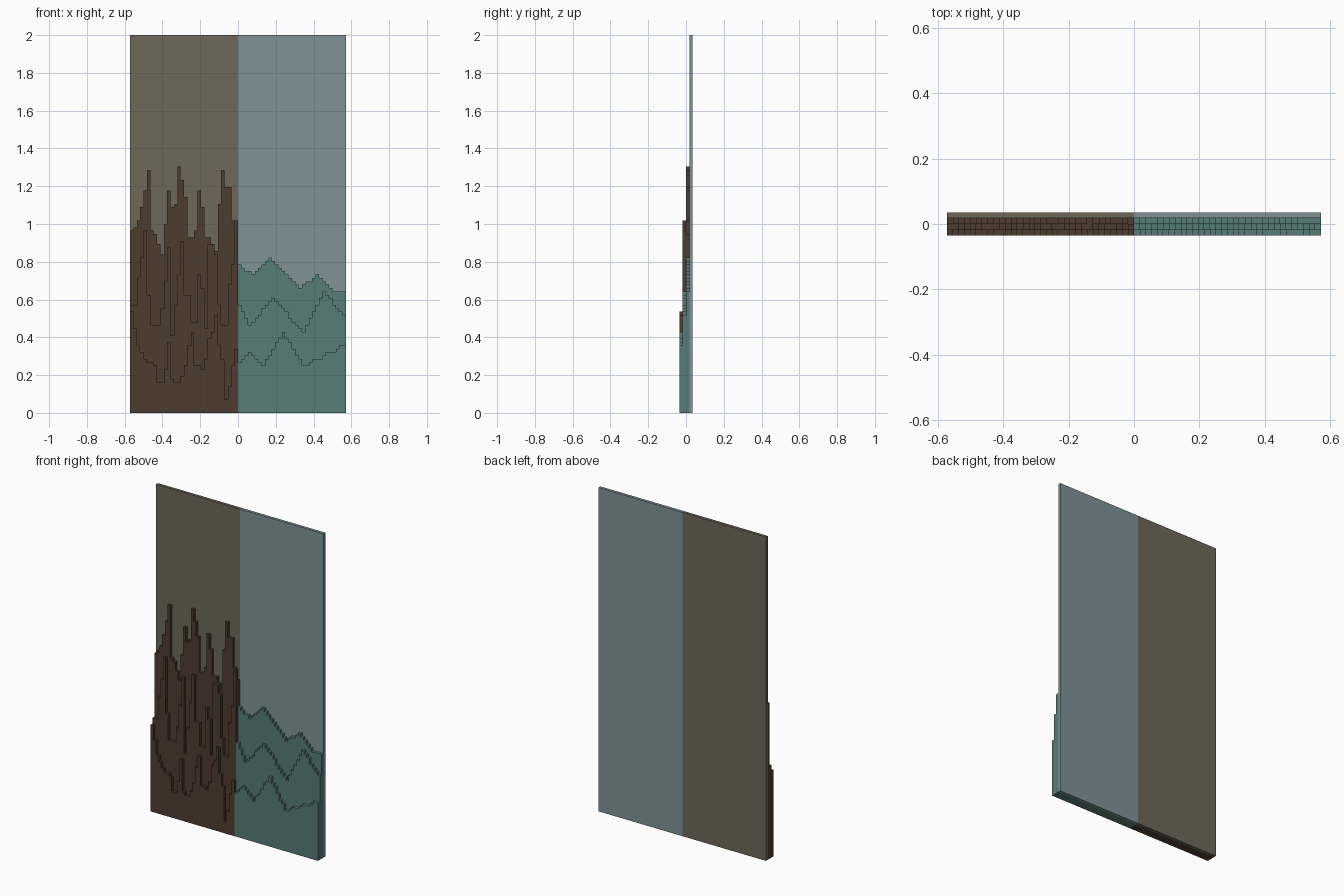
import bpy, bmesh

if "Cube" in bpy.data.objects:
    bpy.data.objects.remove(bpy.data.objects["Cube"])

U = 2 / 112          # one step of the relief grid
HALF = 32            # columns on each half


def material(name, hex_colour):
    def lin(c):
        return c / 12.92 if c <= 0.04045 else ((c + 0.055) / 1.055) ** 2.4
    rgb = [lin(int(hex_colour[i:i + 2], 16) / 255) for i in (0, 2, 4)]
    m = bpy.data.materials.new(name)
    m.diffuse_color = (*rgb, 1)
    m.use_nodes = True
    m.node_tree.nodes["Principled BSDF"].inputs["Base Color"].default_value = m.diffuse_color
    return m


def slab(name, heights, start, layer, mat):
    """Stepped silhouette, one grid step thick; layer 0 is the front."""
    outline = [(start, 0)]
    for i, h in enumerate(heights):
        for p in ((start + i, h), (start + i + 1, h)):
            if len(outline) > 2 and outline[-1][1] == outline[-2][1] == p[1]:
                outline[-1] = p
            elif p != outline[-1]:
                outline.append(p)
    outline.append((start + len(heights), 0))
    y = (layer - 2) * U
    bm = bmesh.new()
    face = bm.faces.new([bm.verts.new((x * U, y, z * U)) for x, z in outline])
    ext = bmesh.ops.extrude_face_region(bm, geom=[face])
    new = [v for v in ext["geom"] if isinstance(v, bmesh.types.BMVert)]
    bmesh.ops.translate(bm, verts=new, vec=(0, U, 0))
    bmesh.ops.recalc_face_normals(bm, faces=bm.faces)
    bmesh.ops.triangulate(bm, faces=[f for f in bm.faces if len(f.verts) > 4])
    me = bpy.data.meshes.new(name)
    bm.to_mesh(me)
    bm.free()
    me.materials.append(mat)
    ob = bpy.data.objects.new(name, me)
    bpy.context.collection.objects.link(ob)


def ridge(points):
    """Column heights along a line of (column, height) points."""
    out = []
    for c in range(HALF):
        for (a, h), (b, k) in zip(points, points[1:]):
            if a <= c <= b:
                out.append(round(h + (k - h) * (c - a) / (b - a)))
                break
    return out


brown = material("dark brown", "4f3c30")
teal = material("muted teal", "577d77")
dusk = material("olive grey", "6e6858")
sky = material("blue grey", "7e9299")

# Backing panel in two colours
slab("dusk_panel", [112] * HALF, -HALF, 3, dusk)
slab("sky_panel", [112] * HALF, 0, 3, sky)

# Jagged rock layers on the left, front to back
rocks = [
    ("near_rocks", [30, 25, 20, 18, 16, 15, 15, 14, 9, 9, 13, 21, 10, 9, 9, 11,
                    14, 20, 24, 14, 14, 13, 16, 22, 24, 29, 20, 16, 4, 8, 14, 19]),
    ("middle_rocks", [32, 32, 40, 46, 54, 35, 26, 26, 26, 31, 39, 49, 23, 32, 41, 51,
                      35, 35, 27, 27, 41, 37, 25, 50, 50, 47, 32, 26, 26, 38, 44, 57]),
    ("far_rocks", [54, 55, 57, 61, 66, 72, 54, 53, 50, 47, 56, 66, 61, 62, 73, 69,
                   64, 52, 52, 54, 66, 61, 52, 52, 50, 48, 62, 72, 67, 67, 57, 53]),
]
# Soft hill layers on the right, front to back
hills = [
    ("near_hills", [(0, 15), (3, 18), (7, 14), (13, 24), (19, 14), (31, 20)]),
    ("middle_hills", [(0, 32), (3, 26), (10, 34), (19, 24), (25, 36), (31, 29)]),
    ("far_hills", [(0, 44), (4, 41), (9, 46), (18, 37), (23, 41), (28, 36), (31, 36)]),
]
for layer in range(3):
    slab(rocks[layer][0], rocks[layer][1], -HALF, layer, brown)
    slab(hills[layer][0], ridge(hills[layer][1]), 0, layer, teal)
